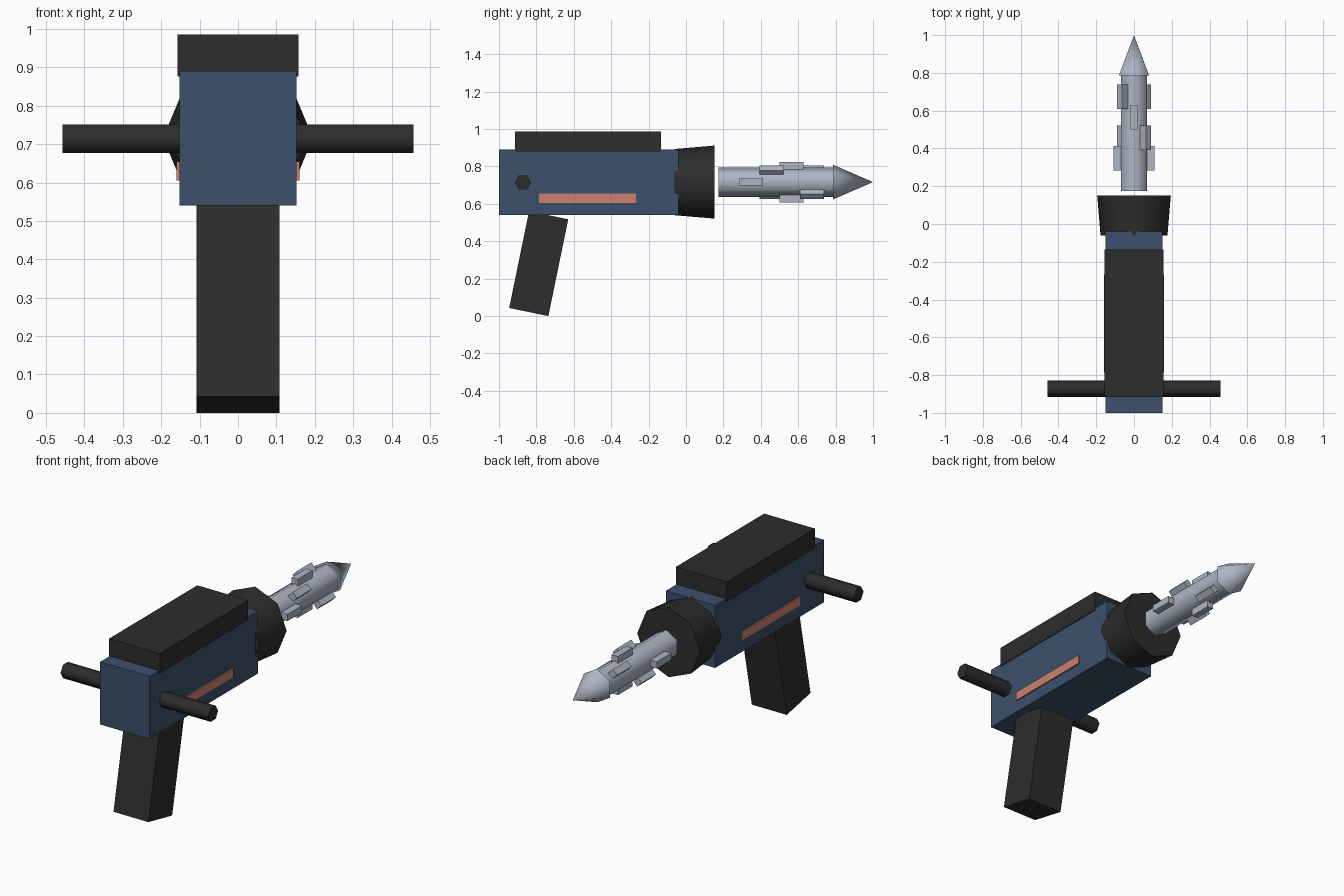
import bpy, bmesh, math
from mathutils import Matrix, Vector

if "Cube" in bpy.data.objects:
    bpy.data.objects.remove(bpy.data.objects["Cube"])

AXIS_Z = 0.716  # height of the barrel centreline


def material(name, rgb):
    m = bpy.data.materials.new(name)
    m.diffuse_color = (*rgb, 1.0)
    m.use_nodes = True
    m.node_tree.nodes["Principled BSDF"].inputs["Base Color"].default_value = m.diffuse_color
    return m


BLACK = material("charcoal", (0.026, 0.026, 0.026))
BLUE = material("steel_blue", (0.045, 0.080, 0.150))
SILVER = material("silver", (0.42, 0.47, 0.56))
SALMON = material("salmon", (0.60, 0.22, 0.16))


def finish(name, bm, mat, smooth=False):
    bmesh.ops.remove_doubles(bm, verts=bm.verts, dist=1e-5)
    bmesh.ops.recalc_face_normals(bm, faces=bm.faces)
    me = bpy.data.meshes.new(name)
    bm.to_mesh(me)
    bm.free()
    me.materials.append(mat)
    ob = bpy.data.objects.new(name, me)
    bpy.context.collection.objects.link(ob)
    if smooth:
        bpy.ops.object.select_all(action='DESELECT')
        ob.select_set(True)
        bpy.context.view_layer.objects.active = ob
        bpy.ops.object.shade_smooth_by_angle(angle=math.radians(65))
    return ob


def add_box(bm, lo, hi, matrix=Matrix.Identity(4)):
    lo, hi = Vector(lo), Vector(hi)
    m = matrix @ Matrix.Translation((lo + hi) / 2) @ Matrix.Diagonal((*(hi - lo), 1))
    bmesh.ops.create_cube(bm, size=1, matrix=m)


def box(name, lo, hi, mat, matrix=Matrix.Identity(4)):
    bm = bmesh.new()
    add_box(bm, lo, hi, matrix)
    return finish(name, bm, mat)


def prism(name, along, stations, sides, centre, mat):
    """Closed turned part: stations are (position along axis, radius)."""
    bm = bmesh.new()
    rings = []
    for p, r in stations:
        ring = []
        for i in range(sides):
            a = math.tau * i / sides
            s, c = r * math.sin(a), r * math.cos(a)
            co = (s, p, c) if along == 'y' else (p, c, s)
            ring.append(bm.verts.new(Vector(co) + Vector(centre)))
        rings.append(ring)
    for a, b in zip(rings, rings[1:]):
        for i in range(sides):
            j = (i + 1) % sides
            bm.faces.new((a[i], a[j], b[j], b[i]))
    bm.faces.new(rings[0])
    if stations[-1][1] > 0:
        bm.faces.new(rings[-1])
    return finish(name, bm, mat, smooth=True)


# Main housing and top cover
box("body", (-0.152, -1.0, 0.54), (0.152, -0.04, 0.89), BLUE)
box("top_cover", (-0.157, -0.915, 0.876), (0.157, -0.135, 0.986), BLACK)

# Slanted grip
tilt = Matrix.Translation((-0.0, -0.7875, 0.28)) @ Matrix.Rotation(math.radians(-11.6), 4, 'X')
box("grip", (-0.108, -0.107, -0.264), (0.108, 0.107, 0.264), BLACK, tilt)

# Thin side stripes
for side, name in ((1, "right_stripe"), (-1, "left_stripe")):
    xs = sorted((side * 0.151, side * 0.160))
    box(name, (xs[0], -0.785, 0.605), (xs[1], -0.268, 0.655), SALMON)

# Cross handle and flared chuck
prism("cross_handle", 'x', [(-0.457, 0.043), (0.457, 0.043)], 6, (0, -0.872, 0.714), BLACK)
prism("chuck", 'y', [(-0.062, 0.177), (0.152, 0.195)], 8, (0, 0, AXIS_Z), BLACK)

# Drill shaft and pointed tip
prism("drill_shaft", 'y', [(0.175, 0.079), (0.79, 0.079)], 6, (0, 0, AXIS_Z), SILVER)
prism("drill_tip", 'y', [(0.785, 0.093), (1.0, 0.0)], 6, (0, 0, AXIS_Z), SILVER)

# Cutting teeth: opposite pairs that turn an eighth at each step
bm = bmesh.new()
for step in range(4):
    y = 0.348 + 0.1085 * step
    for half in (0, 180):
        turn = Matrix.Rotation(-math.radians(45 * step + half), 4, 'Y')
        m = Matrix.Translation((0, y, AXIS_Z)) @ turn
        add_box(bm, (0.055, -0.064, -0.019), (0.108, 0.064, 0.019), m)
finish("drill_teeth", bm, SILVER)
